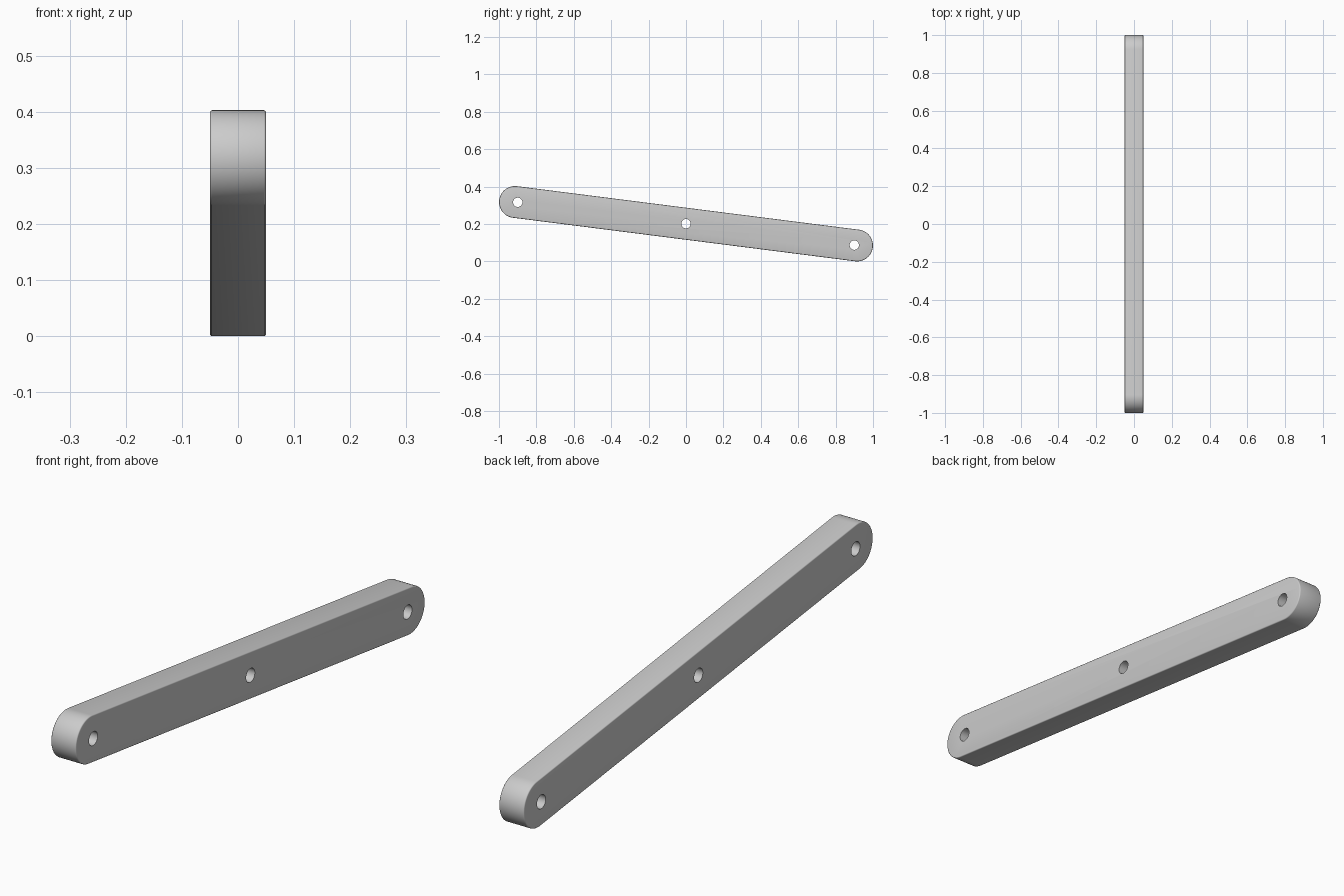
import bpy, bmesh, math
from mathutils import Matrix

cube = bpy.data.objects.get("Cube")
if cube:
    bpy.data.objects.remove(cube, do_unlink=True)

HALF_THICK = 0.05
RADIUS = 0.085
END = 0.922          # end arc centre, measured along the bar
HOLES = (-0.907, 0, 0.907)
HOLE_RADIUS = 0.025
TILT = math.radians(-7.25)
CENTRE_Z = 0.2015
ARC_STEPS = 32

grey = bpy.data.materials.new("light_grey")
grey.use_nodes = True
colour = (0.6, 0.6, 0.6, 1)
grey.diffuse_color = colour
grey.node_tree.nodes["Principled BSDF"].inputs["Base Color"].default_value = colour

placement = Matrix.Translation((0, 0, CENTRE_Z)) @ Matrix.Rotation(TILT, 4, "X")


def prism(name, outline, half):
    """Extrude a (y, z) outline along x and place it on the tilted bar."""
    bm = bmesh.new()
    face = bm.faces.new([bm.verts.new((-half, y, z)) for y, z in outline])
    grown = bmesh.ops.extrude_face_region(bm, geom=[face])["geom"]
    verts = [v for v in grown if isinstance(v, bmesh.types.BMVert)]
    bmesh.ops.translate(bm, verts=verts, vec=(2 * half, 0, 0))
    bmesh.ops.recalc_face_normals(bm, faces=bm.faces)
    bm.transform(placement)
    mesh = bpy.data.meshes.new(name)
    bm.to_mesh(mesh)
    bm.free()
    mesh.materials.append(grey)
    obj = bpy.data.objects.new(name, mesh)
    bpy.context.collection.objects.link(obj)
    return obj


def arc(cy, radius, start, sweep, count):
    return [(cy + radius * math.cos(start + sweep * i / ARC_STEPS),
             radius * math.sin(start + sweep * i / ARC_STEPS)) for i in range(count)]


# Bar with round ends and softly bevelled rims
outline = (arc(END, RADIUS, -math.pi / 2, math.pi, ARC_STEPS + 1)
           + arc(-END, RADIUS, math.pi / 2, math.pi, ARC_STEPS + 1))
bar = prism("link_bar", outline, HALF_THICK)
bevel = bar.modifiers.new("rim_bevel", "BEVEL")
bevel.width = 0.004
bevel.segments = 3
bevel.limit_method = "ANGLE"
bevel.angle_limit = math.radians(40)

# Pin holes through the bar
cutters = []
for y in HOLES:
    cutter = prism("hole_cutter", arc(y, HOLE_RADIUS, 0, 2 * math.pi, ARC_STEPS), 2 * HALF_THICK)
    cutter.hide_render = True
    cutters.append(cutter)
    cut = bar.modifiers.new("pin_hole", "BOOLEAN")
    cut.operation = "DIFFERENCE"
    cut.solver = "EXACT"
    cut.object = cutter

# Apply the modifiers, drop the cutters and smooth the round surfaces
bpy.ops.object.select_all(action="DESELECT")
bar.select_set(True)
bpy.context.view_layer.objects.active = bar
bpy.ops.object.convert(target="MESH")
for cutter in cutters:
    bpy.data.objects.remove(cutter, do_unlink=True)
bpy.ops.object.shade_smooth_by_angle(angle=math.radians(35))
